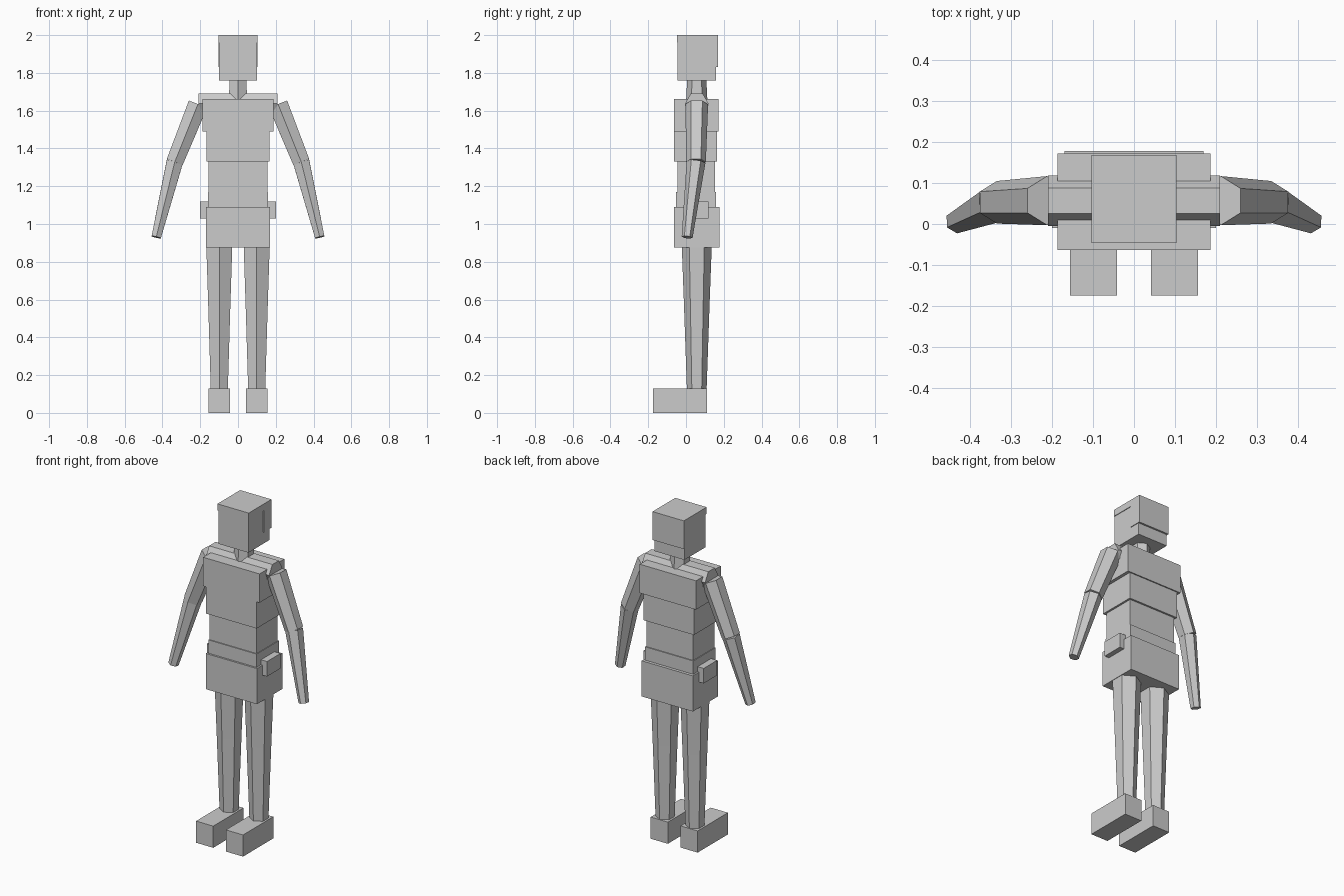
import bpy
import bmesh
from math import cos, sin, pi
from mathutils import Vector

cube = bpy.data.objects.get("Cube")
if cube:
    bpy.data.objects.remove(cube, do_unlink=True)

grey = bpy.data.materials.new("plain_grey")
grey.use_nodes = True
COLOUR = (0.6, 0.6, 0.6, 1)
grey.diffuse_color = COLOUR
grey.node_tree.nodes["Principled BSDF"].inputs["Base Color"].default_value = COLOUR

DEPTH = 0.057  # y of the body's central axis


def finish(name, bm):
    bmesh.ops.recalc_face_normals(bm, faces=bm.faces)
    mesh = bpy.data.meshes.new(name)
    bm.to_mesh(mesh)
    bm.free()
    mesh.materials.append(grey)
    obj = bpy.data.objects.new(name, mesh)
    bpy.context.scene.collection.objects.link(obj)


def box(name, x, y, z):
    """Box from (min, max) ranges."""
    bm = bmesh.new()
    bmesh.ops.create_cube(bm, size=1)
    for v in bm.verts:
        v.co = [(a + b) / 2 + c * (b - a) for c, (a, b) in zip(v.co, (x, y, z))]
    finish(name, bm)


def limb(name, start, end, r1, r2):
    """Tapered six-sided tube with a ridge towards the front and back."""
    start, end = Vector(start), Vector(end)
    axis = (end - start).normalized()
    u = Vector((0, 1, 0))
    u = (u - axis * u.dot(axis)).normalized()
    w = axis.cross(u)
    bm = bmesh.new()
    rings = [[bm.verts.new(c + r * (u * cos(i * pi / 3) + w * sin(i * pi / 3)))
              for i in range(6)] for c, r in ((start, r1), (end, r2))]
    a, b = rings
    for i in range(6):
        j = (i + 1) % 6
        bm.faces.new((a[i], a[j], b[j], b[i]))
    bm.faces.new(a)
    bm.faces.new(b)
    finish(name, bm)


def wide(half):
    return (-half, half)


# Head, with a thin cap and back of hair
box("head", wide(0.1), (-0.044, 0.158), (1.76, 1.98))
box("hair_top", wide(0.104), (-0.047, 0.169), (1.96, 2.0))
box("hair_back", wide(0.104), (0.096, 0.169), (1.83, 1.97))
limb("neck", (0, DEPTH, 1.6), (0, DEPTH, 1.78), 0.059, 0.05)

# Torso, with a channel between the chest and back plates
box("shoulder_bar", wide(0.187), (0.0, 0.11), (1.49, 1.6))
limb("shoulders", (-0.21, DEPTH, 1.638), (0.21, DEPTH, 1.638), 0.062, 0.062)
box("chest_plate", wide(0.187), (-0.063, 0.01), (1.49, 1.663))
box("back_plate", wide(0.187), (0.105, 0.172), (1.49, 1.663))
box("ribs", wide(0.168), (-0.063, 0.01), (1.33, 1.5))
box("ribs_back", wide(0.168), (0.0, 0.165), (1.33, 1.5))
box("waist", wide(0.156), (-0.046, 0.154), (1.16, 1.34))
box("belt", wide(0.16), (-0.052, 0.16), (1.08, 1.17))
box("skirt", wide(0.17), (-0.063, 0.178), (0.876, 1.09))

for side, s in (("left", 1), ("right", -1)):
    # Arms
    shoulder = (s * 0.212, DEPTH, 1.634)
    elbow = (s * 0.335, 0.053, 1.328)
    wrist = (s * 0.433, 0.006, 0.93)
    limb(side + "_upper_arm", shoulder, elbow, 0.06, 0.052)
    limb(side + "_forearm", elbow, wrist, 0.05, 0.029)
    # Legs and feet
    hip, knee, ankle = ((s * 0.099, DEPTH, z) for z in (0.9, 0.58, 0.12))
    limb(side + "_thigh", hip, knee, 0.08, 0.068)
    limb(side + "_shin", knee, ankle, 0.068, 0.052)
    box(side + "_foot", sorted((s * 0.042, s * 0.156)), (-0.175, 0.112), (0, 0.13))
    # Hip pouch
    box(side + "_pouch", sorted((s * 0.15, s * 0.2)), (-0.01, 0.118), (1.03, 1.12))
